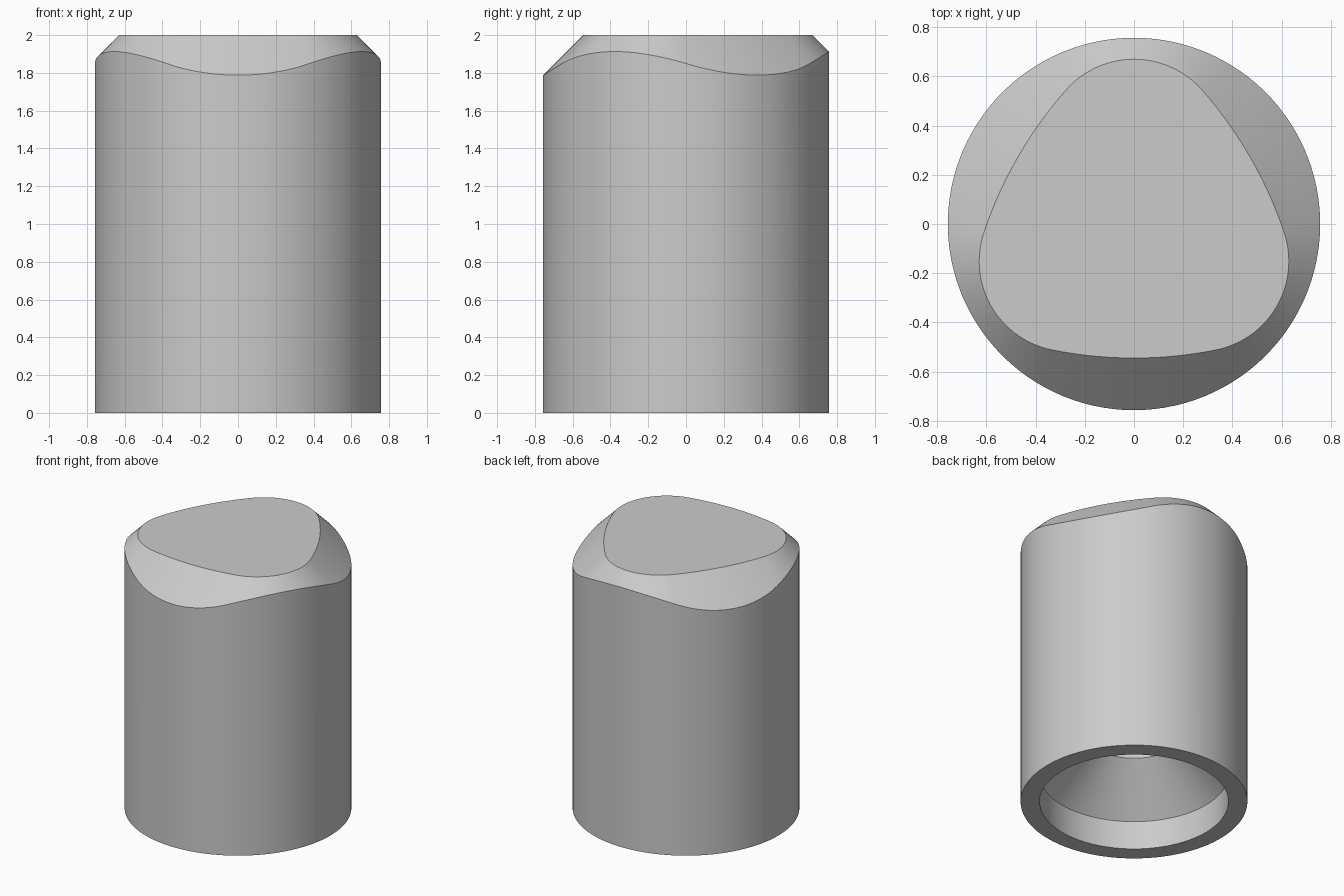
import bpy, bmesh, math
from mathutils import Vector

if "Cube" in bpy.data.objects:
    bpy.data.objects.remove(bpy.data.objects["Cube"], do_unlink=True)

WALL_R, HEIGHT = 0.757, 2.0
SIDE_R, SIDE_C = 1.69, 1.145       # broad arcs of the rounded triangle
CORNER_R, CORNER_C = 0.368, 0.302  # tight arcs at its corners


def polar(radius, angle):
    return Vector((radius * math.cos(angle), radius * math.sin(angle)))


def rounded_triangle():
    """Points and outward normals round the top face."""
    reach = math.atan2(CORNER_C * math.sin(math.pi / 3),
                       SIDE_C + CORNER_C / 2)
    pairs = []
    for k in range(3):
        side = math.radians(-90 + 120 * k)
        corner = side + math.pi / 3
        spread = math.pi / 3 - reach
        arcs = ((side, reach, polar(-SIDE_C, side), SIDE_R, 18),
                (corner, spread, polar(CORNER_C, corner), CORNER_R, 26))
        for mid, half, centre, radius, steps in arcs:
            for i in range(steps):
                a = mid - half + 2 * half * i / steps
                pairs.append((centre + polar(radius, a), polar(1, a)))
    return pairs


# Top outline, then its 45 degree chamfer carried out to the round wall
cap, shoulder, directions = [], [], []
for p, n in rounded_triangle():
    b = p.dot(n)
    run = -b + math.sqrt(b * b - p.dot(p) + WALL_R ** 2)
    q = p + n * run
    cap.append((p.x, p.y, HEIGHT))
    shoulder.append((q.x, q.y, HEIGHT - run))
    directions.append(q.normalized())


def ring(radius, z):
    return [(d.x * radius, d.y * radius, z) for d in directions]


# Outer wall, bottom rim, counterbore, 45 degree taper and blind bore
rings = [cap, shoulder, ring(WALL_R, 0), ring(0.63, 0), ring(0.63, 0.21),
         ring(0.32, 0.52), ring(0.32, 1.4)]
bm = bmesh.new()
loops = [[bm.verts.new(co) for co in r] for r in rings]
count = len(cap)
for upper, lower in zip(loops, loops[1:]):
    for i in range(count):
        j = (i + 1) % count
        bm.faces.new((upper[i], lower[i], lower[j], upper[j]))
bm.faces.new(loops[0])
bm.faces.new(loops[-1][::-1])
bmesh.ops.recalc_face_normals(bm, faces=bm.faces)

mesh = bpy.data.meshes.new("hollow_plug")
bm.to_mesh(mesh)
bm.free()
plug = bpy.data.objects.new("hollow_plug", mesh)
bpy.context.collection.objects.link(plug)

# Plain grey finish
grey = bpy.data.materials.new("plain_grey")
grey.use_nodes = True
colour = (0.6, 0.6, 0.6, 1)
grey.diffuse_color = colour
grey.node_tree.nodes["Principled BSDF"].inputs["Base Color"].default_value = colour
mesh.materials.append(grey)

bpy.context.view_layer.objects.active = plug
plug.select_set(True)
bpy.ops.object.shade_smooth_by_angle(angle=math.radians(30))
